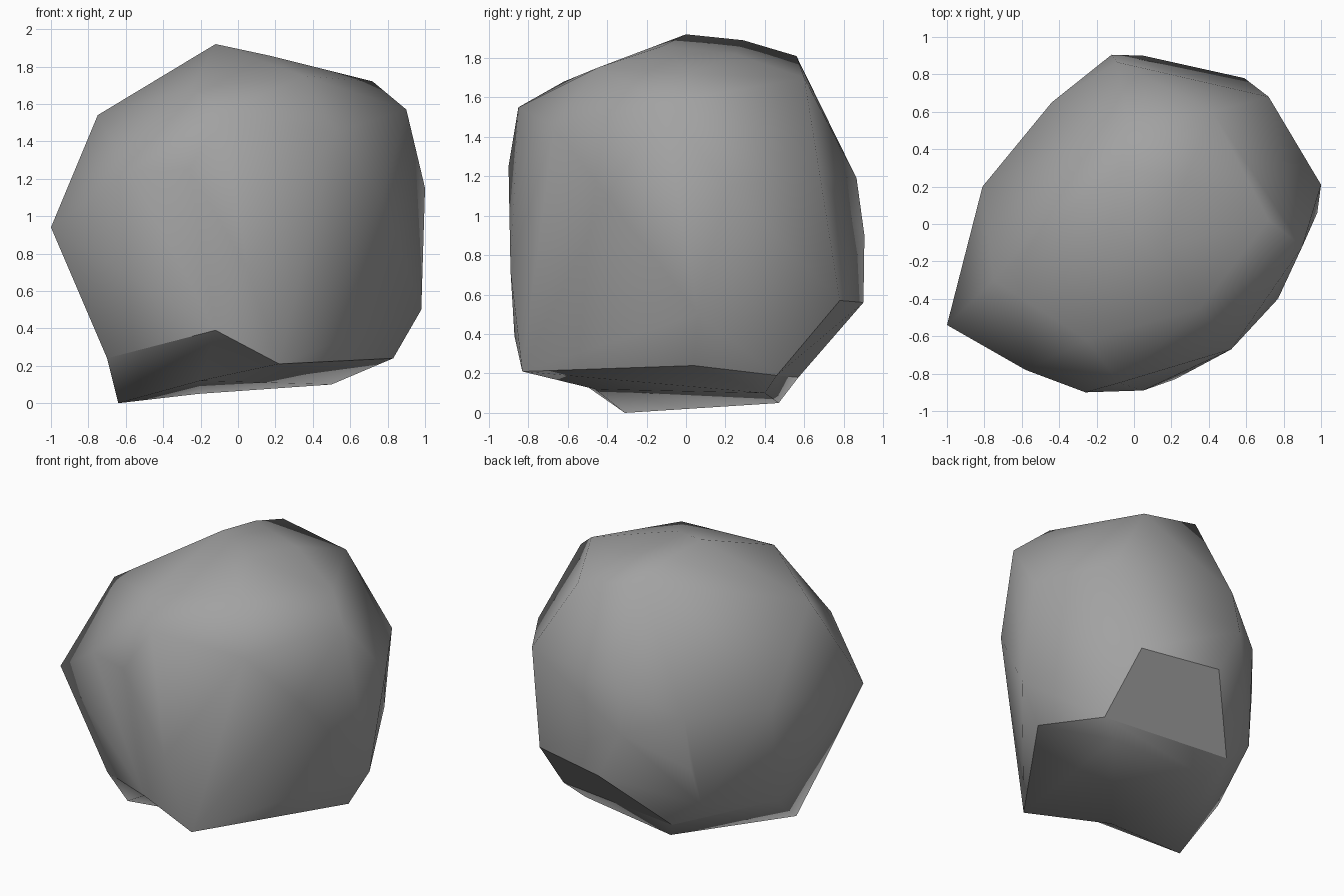
import bpy
import bmesh
from mathutils import Vector

default_cube = bpy.data.objects.get("Cube")
if default_cube:
    bpy.data.objects.remove(default_cube, do_unlink=True)


def flat_material(name, colour):
    """Plain single-colour material for viewport and render."""
    material = bpy.data.materials.new(name)
    material.use_nodes = True
    material.diffuse_color = colour
    shader = material.node_tree.nodes["Principled BSDF"]
    shader.inputs["Base Color"].default_value = colour
    shader.inputs["Roughness"].default_value = .9
    return material


def wrap_hull(bm, corners):
    """Wrap a convex skin around the corners and drop hidden points."""
    for corner in corners:
        bm.verts.new(Vector(corner))
    result = bmesh.ops.convex_hull(bm, input=bm.verts[:])
    hidden = set(result["geom_interior"]) | set(result["geom_unused"])
    loose = [item for item in hidden if isinstance(item, bmesh.types.BMVert)]
    bmesh.ops.delete(bm, geom=loose, context="VERTS")
    bm.normal_update()


def on_rim(vert):
    return any((vert.co - Vector(corner)).length < .001 for corner in rim)


# Sloping facet under the back
heel = [(.63, .46, .19), (.59, .78, .57), (.05, .9, .56), (-.29, .57, .18)]

# Each resting corner of the foot, with the rim corners that lead down to it
foot_groups = [
    ((-.64, -.31, 0), [(-.7, 0, .24), (-.7, -.45, .24), (-.12, -.87, .39)]),
    ((-.2, -.46, .12), [(.22, -.83, .21)]),
    ((.5, .4, .1), [(.83, .04, .24), heel[0]]),
    ((-.21, .47, .05), [heel[3]]),
]
rim = heel + [corner for foot, corners in foot_groups for corner in corners]

# Widest corners around the belly
belly = [
    (-1, -.54, .94), (-.58, -.78, 1.24), (-.26, -.9, 1.25),
    (.05, -.89, .72), (.77, -.4, 1.1), (.98, .06, .5),
    (1, .21, 1.15), (.72, .68, 1.2), (-.09, .865, 1.19),
    (-.12, .905, .9), (-.44, .65, 1), (-.46, .6, .62),
    (-.5, .54, .36), (-.81, .2, 1),
]

# Shoulders and the off-centre peak
crown = [
    (-.08, -.85, 1.55), (.52, -.67, 1.45), (.9, -.12, 1.57),
    (.72, .02, 1.72), (.42, .6, 1.7), (-.75, -.3, 1.54),
    (-.25, -.62, 1.68), (.35, -.45, 1.75), (.16, -.12, 1.86),
    (.28, .25, 1.82), (-.12, 0, 1.92), (-.07, .29, 1.89),
    (-.04, .56, 1.81),
]

# Main body, opened underneath inside the rim
bm = bmesh.new()
wrap_hull(bm, rim + belly + crown)
lid = [f for f in bm.faces if f.normal.z < -.3 and all(map(on_rim, f.verts))]
bmesh.ops.delete(bm, geom=lid, context="FACES")

# Undercut skirt from the rim down to the foot
rings = [(bm.verts.new(foot), [bm.verts.new(c) for c in corners])
         for foot, corners in foot_groups]
for index, (foot, corners) in enumerate(rings):
    next_foot, next_corners = rings[(index + 1) % len(rings)]
    for first, second in zip(corners, corners[1:]):
        bm.faces.new((foot, second, first))
    bm.faces.new((foot, next_foot, corners[-1]))
    bm.faces.new((next_foot, next_corners[0], corners[-1]))
feet = [foot for foot, corners in rings]
bm.faces.new((feet[0], feet[3], feet[1]))
bm.faces.new((feet[1], feet[3], feet[2]))
bm.faces.new([bm.verts.new(corner) for corner in heel])

# Weld the parts and seal any slit along the rim
bmesh.ops.remove_doubles(bm, verts=bm.verts[:], dist=.001)
bmesh.ops.holes_fill(bm, edges=[e for e in bm.edges if e.is_boundary])
bmesh.ops.recalc_face_normals(bm, faces=bm.faces[:])

# Soft shading on the stone, crisp break along the rim except on its right
for face in bm.faces:
    face.smooth = True
for edge in bm.edges:
    right_side = all(vert.co.x < -.65 for vert in edge.verts)
    edge.smooth = right_side or not all(map(on_rim, edge.verts))

mesh = bpy.data.meshes.new("boulder")
bm.to_mesh(mesh)
bm.free()
mesh.materials.append(flat_material("stone grey", (.36, .36, .36, 1)))
boulder = bpy.data.objects.new("boulder", mesh)
bpy.context.collection.objects.link(boulder)
